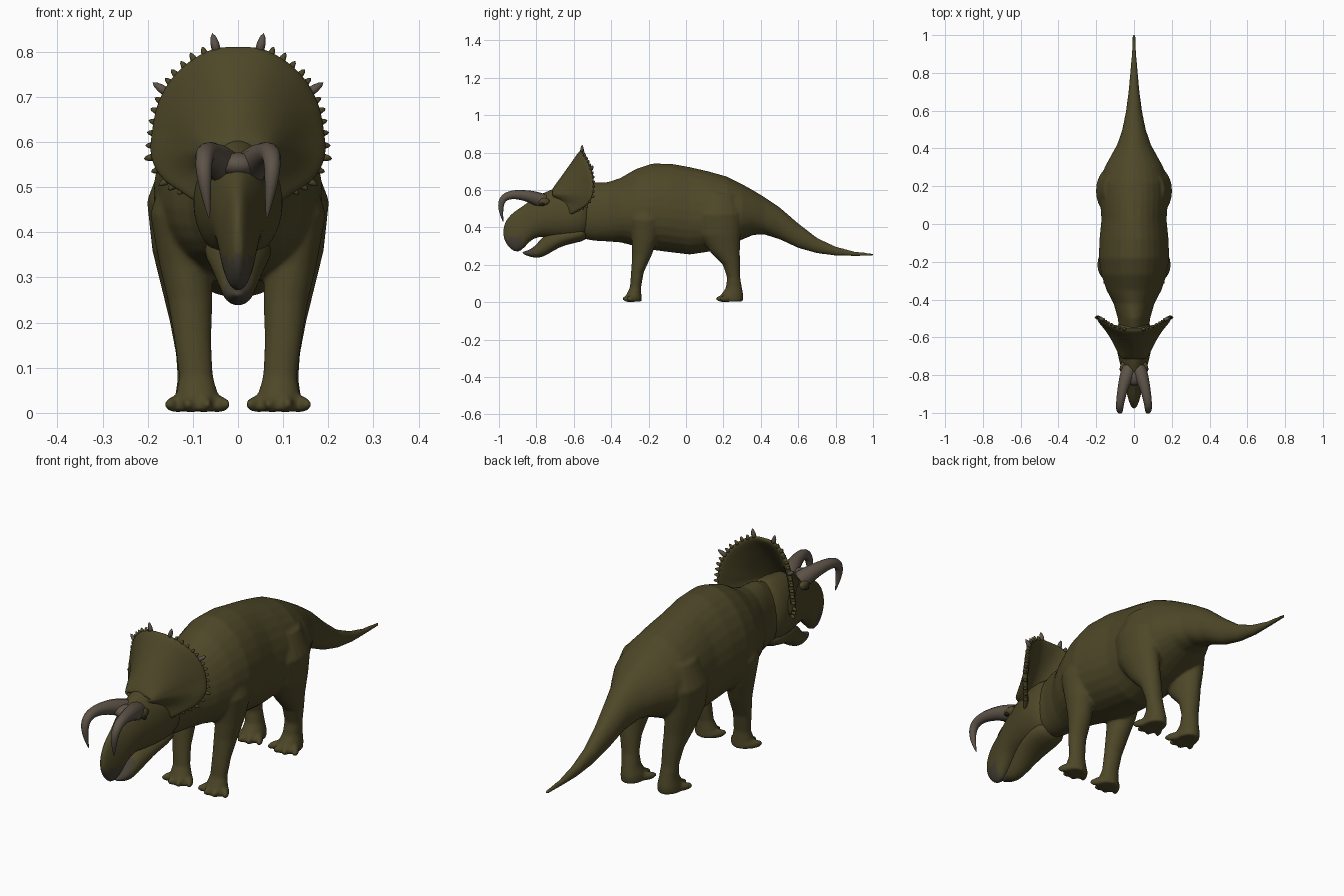
import bpy, bmesh, math
from mathutils import Vector

cube = bpy.data.objects.get("Cube")
if cube:
    bpy.data.objects.remove(cube)


def material(name, rgb):
    m = bpy.data.materials.new(name)
    m.use_nodes = True
    m.diffuse_color = (*rgb, 1)
    bsdf = m.node_tree.nodes["Principled BSDF"]
    bsdf.inputs["Base Color"].default_value = (*rgb, 1)
    bsdf.inputs["Roughness"].default_value = 0.8
    return m


olive = material("olive skin", (0.075, 0.064, 0.021))
horn_grey = material("horn grey brown", (0.11, 0.087, 0.066))
beak_grey = material("dark beak", (0.06, 0.05, 0.036))
dark = material("dark eye", (0.015, 0.012, 0.008))


def finish(bm, name, mat, subsurf=0):
    bmesh.ops.recalc_face_normals(bm, faces=bm.faces)
    me = bpy.data.meshes.new(name)
    bm.to_mesh(me)
    bm.free()
    me.materials.append(mat)
    me.polygons.foreach_set("use_smooth", [True] * len(me.polygons))
    ob = bpy.data.objects.new(name, me)
    bpy.context.collection.objects.link(ob)
    if subsurf:
        mod = ob.modifiers.new("Subdivision", "SUBSURF")
        mod.levels = mod.render_levels = subsurf
    return ob


def loft(bm, rings, n=20):
    """Skin a list of rings, each a function from angle to point."""
    loops = [[bm.verts.new(r(2 * math.pi * i / n)) for i in range(n)] for r in rings]
    for a, b in zip(loops, loops[1:]):
        for i in range(n):
            j = (i + 1) % n
            bm.faces.new((a[i], a[j], b[j], b[i]))
    bm.faces.new(loops[0])
    bm.faces.new(loops[-1])


def upright(y, bottom, top, w, belly=0.0):
    """Oval in the XZ plane; belly lowers the widest point."""
    mid, h = (top + bottom) / 2, (top - bottom) / 2
    return lambda a: (w * math.cos(a) * (1 - belly * math.sin(a)), y, mid + h * math.sin(a))


def level(x, y, z, rx, ry):
    """Oval in the XY plane."""
    return lambda a: (x + rx * math.cos(a), y + ry * math.sin(a), z)


def blob(bm, centre, size, turn=0.0):
    made = bmesh.ops.create_uvsphere(bm, u_segments=12, v_segments=8, radius=1)["verts"]
    for v in made:
        p = Vector((v.co.x * size[0], v.co.y * size[1], v.co.z * size[2]))
        c, s = math.cos(turn), math.sin(turn)
        v.co = Vector((p.x * c - p.y * s, p.x * s + p.y * c, p.z)) + Vector(centre)


# Torso and tail
body = bmesh.new()
trunk = [(-.6, .35, .6, .075), (-.5, .33, .64, .085), (-.42, .325, .642, .108),
         (-.35, .32, .665, .145), (-.27, .3, .712, .172), (-.18, .28, .742, .186),
         (-.08, .267, .741, .182), (.02, .255, .723, .172), (.12, .27, .7, .178),
         (.22, .3, .672, .178), (.3, .335, .632, .155), (.36, .36, .598, .122),
         (.42, .362, .562, .089), (.5, .337, .508, .062), (.6, .29, .422, .042),
         (.7, .262, .345, .029), (.8, .249, .298, .02), (.9, .246, .272, .012),
         (1.004, .246, .261, .007)]
loft(body, [upright(*r, 0.12 if r[0] < .5 else 0) for r in trunk], 28)

# Legs and toes, joined to the torso
fore = [(.1, -.22, .55, .06, .08), (.125, -.215, .44, .07, .09), (.117, -.222, .33, .058, .068),
        (.106, -.236, .25, .05, .052), (.1, -.26, .16, .041, .034), (.093, -.27, .08, .038, .03),
        (.09, -.28, .035, .048, .042), (.09, -.283, .004, .05, .046)]
hind = [(.1, .18, .58, .06, .09), (.122, .175, .47, .08, .125), (.122, .18, .36, .068, .112),
        (.113, .208, .27, .055, .08), (.106, .243, .2, .045, .046), (.1, .255, .13, .038, .035),
        (.095, .256, .075, .039, .044), (.092, .245, .035, .048, .062),
        (.092, .24, .004, .05, .064)]
for side in (-1, 1):
    for rings, front in ((fore, -.305), (hind, .195)):
        loft(body, [level(side * x, y, z, rx, ry) for x, y, z, rx, ry in rings])
        for i in range(4):
            t = i / 1.5 - 1
            blob(body, (side * (.09 + .046 * t), front + .022 * abs(t), .019),
                 (.016, .046, .019), side * t * .55)
skin = finish(body, "body_and_legs", olive)
remesh = skin.modifiers.new("Fuse", "REMESH")
remesh.mode = "VOXEL"
remesh.voxel_size = 0.007
remesh.use_smooth_shade = True
relax = skin.modifiers.new("Relax", "SMOOTH")
relax.factor, relax.iterations = 0.5, 6

# Skull with deep snout
bm = bmesh.new()
skull = [(-.5, .35, .62, .085), (-.58, .335, .63, .105), (-.66, .335, .622, .095),
         (-.73, .345, .602, .077), (-.79, .352, .572, .063), (-.84, .325, .54, .05),
         (-.88, .268, .51, .042), (-.92, .268, .485, .033), (-.95, .297, .455, .023),
         (-.968, .325, .425, .014), (-.976, .355, .395, .007)]
loft(bm, [upright(*r, 0.1) for r in skull])
head = finish(bm, "head", olive, 1)
head.data.materials.append(beak_grey)
for p in head.data.polygons:
    if p.center.y < -.87 and p.center.z < .345:
        p.material_index = 1

# Lower jaw
bm = bmesh.new()
jaw_rings = [(-.52, .33, .42, .07), (-.6, .317, .4, .078), (-.68, .295, .39, .066),
             (-.74, .253, .37, .05), (-.78, .238, .335, .04), (-.81, .237, .297, .033),
             (-.845, .247, .276, .022), (-.875, .259, .27, .008)]
loft(bm, [upright(*r) for r in jaw_rings])
jaw = finish(bm, "lower_jaw", olive, 1)
jaw.data.materials.append(beak_grey)
for p in jaw.data.polygons:
    if p.center.y < -.82 or (p.center.y < -.77 and p.normal.z > .5):
        p.material_index = 1

# Neck frill: a folded shield fanned out from the brow
half = [(0, -.555, .812), (.05, -.556, .812), (.1, -.542, .787), (.14, -.522, .752),
        (.165, -.506, .715), (.183, -.495, .67), (.19, -.492, .62), (.197, -.497, .565),
        (.165, -.53, .51), (.125, -.575, .492), (.09, -.62, .46)]
rim = [Vector((-x, y, z)) for x, y, z in half[:0:-1]] + [Vector(p) for p in half]
bm = bmesh.new()
rows = []
for p in rim:
    hub = Vector((p.x * .3, -.715, .578 + .05 * (p.z - .6)))
    row = []
    for k in range(6):
        t = k / 5
        q = hub.lerp(p, t)
        q.y += .025 * math.sin(math.pi * t) * abs(p.x) / .2
        row.append(bm.verts.new(q))
    rows.append(row)
for a, b in zip(rows, rows[1:]):
    for k in range(5):
        bm.faces.new((a[k], a[k + 1], b[k + 1], b[k]))
frill = finish(bm, "neck_frill", olive)
thick = frill.modifiers.new("Thickness", "SOLIDIFY")
thick.thickness, thick.offset = 0.022, 0
sub = frill.modifiers.new("Subdivision", "SUBSURF")
sub.levels = sub.render_levels = 2


# Frill studs
def stud(name, base, direction, length, radius, mat):
    b = bmesh.new()
    bmesh.ops.create_cone(b, cap_ends=True, segments=10, radius1=radius,
                          radius2=radius * .25, depth=length)
    turn = direction.to_track_quat("Z", "Y").to_matrix()
    for v in b.verts:
        v.co = turn @ v.co + base
    finish(b, name, mat, 1)


middle = Vector((0, -.56, .6))
for side, word in ((1, "left"), (-1, "right")):
    for i in range(1, 10):
        for f in ((0, .5) if i < 9 else (0,)):
            p = Vector(half[i]).lerp(Vector(half[i + 1]), f)
            p.x *= side
            out = (p - middle).normalized()
            big = f == 0 and i in (1, 4)
            stud(f"{word}_frill_stud_{i}_{int(f * 2)}", p + out * (.008 if big else 0), out,
                 .05 if big else .028, .017 if big else .013, horn_grey if big else olive)

    # Brow horns
    curve = bpy.data.curves.new(word + "_brow_horn", "CURVE")
    curve.dimensions = "3D"
    curve.bevel_depth, curve.bevel_resolution = 1, 4
    curve.use_fill_caps = True
    spline = curve.splines.new("NURBS")
    path = [(.025, -.765, .54, .04), (.042, -.81, .56, .036), (.06, -.87, .574, .027),
            (.073, -.94, .578, .022), (.078, -.992, .55, .018), (.072, -.992, .49, .013),
            (.064, -.978, .433, .002)]
    spline.points.add(len(path) - 1)
    for pt, (x, y, z, r) in zip(spline.points, path):
        pt.co = (side * x, y, z, 1)
        pt.radius = r
    spline.use_endpoint_u = True
    spline.order_u, spline.resolution_u = 4, 6
    spline.use_smooth = True
    curve.materials.append(horn_grey)
    bpy.context.collection.objects.link(bpy.data.objects.new(word + "_brow_horn", curve))

    # Eyes with brow ridges
    for part, centre, size, mat in (
            ("brow_ridge", (.058, -.762, .538), (.016, .034, .02), olive),
            ("eye", (.069, -.768, .524), (.008, .011, .009), dark)):
        b = bmesh.new()
        blob(b, (side * centre[0], *centre[1:]), size)
        finish(b, f"{word}_{part}", mat)

# Horn boss across the brow
bm = bmesh.new()
blob(bm, (0, -.81, .55), (.045, .045, .027))
finish(bm, "horn_boss", horn_grey)
